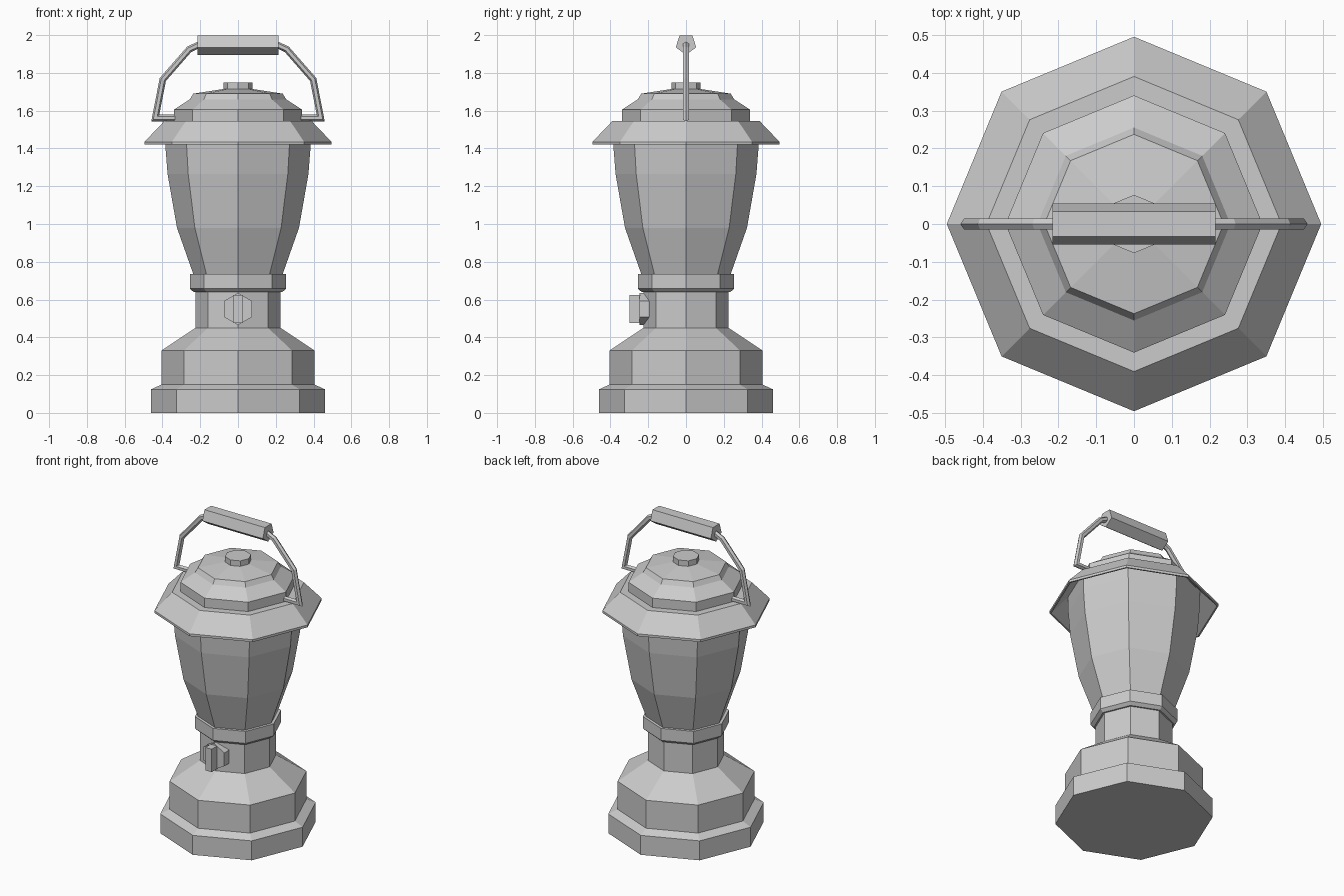
import bpy
import bmesh
from math import sin, cos, tau, radians
from mathutils import Matrix

cube = bpy.data.objects.get("Cube")
if cube:
    bpy.data.objects.remove(cube)

grey = bpy.data.materials.new("plain_grey")
grey.use_nodes = True
grey.diffuse_color = (0.6, 0.6, 0.6, 1)
grey.node_tree.nodes["Principled BSDF"].inputs["Base Color"].default_value = grey.diffuse_color


def finish(name, bm):
    """Turn a bmesh into a flat-shaded object."""
    bmesh.ops.recalc_face_normals(bm, faces=bm.faces)
    mesh = bpy.data.meshes.new(name)
    bm.to_mesh(mesh)
    bm.free()
    mesh.materials.append(grey)
    obj = bpy.data.objects.new(name, mesh)
    bpy.context.collection.objects.link(obj)
    return obj


def lathe(name, profile, sides=8, ring=False):
    """Revolve (radius, z) points; cap both ends, or close the profile into a ring."""
    bm = bmesh.new()
    loops = [[bm.verts.new((r * cos(tau * i / sides), r * sin(tau * i / sides), z))
              for i in range(sides)] for r, z in profile]
    pairs = list(zip(loops, loops[1:]))
    if ring:
        pairs.append((loops[-1], loops[0]))
    else:
        bm.faces.new(loops[0])
        bm.faces.new(loops[-1])
    for a, b in pairs:
        for i in range(sides):
            j = (i + 1) % sides
            bm.faces.new((a[i], a[j], b[j], b[i]))
    return finish(name, bm)


def prism(name, radius, sides, length, matrix):
    """Regular prism along local z, placed by a matrix."""
    bm = bmesh.new()
    bmesh.ops.create_cone(bm, cap_ends=True, segments=sides, radius1=radius,
                          radius2=radius, depth=length, matrix=matrix)
    return finish(name, bm)


# Stepped base and neck
lathe("base", [(0.46, 0), (0.46, 0.125), (0.405, 0.15), (0.405, 0.33),
               (0.225, 0.45), (0.225, 0.65)])
lathe("collar", [(0.235, 0.64), (0.255, 0.658), (0.255, 0.735)])

# Flared lamp glass, running up inside the hollow brim
lathe("glass", [(0.235, 0.73), (0.323, 0.98), (0.373, 1.265), (0.385, 1.42), (0.385, 1.525)])

# Hollow brim and stepped lid
lathe("brim", [(0.485, 1.42), (0.495, 1.42), (0.495, 1.435), (0.39, 1.545),
               (0.32, 1.545), (0.32, 1.53), (0.38, 1.53)], ring=True)
lathe("lid", [(0.34, 1.535), (0.34, 1.605), (0.255, 1.66), (0.237, 1.69), (0.075, 1.715)])
lathe("lid_button", [(0.077, 1.70), (0.077, 1.75)])

# Front knob with its grip bar
prism("knob", 0.085, 6, 0.1,
      Matrix.Translation((0, -0.195, 0.55)) @ Matrix.Rotation(radians(90), 4, "X")
      @ Matrix.Rotation(radians(90), 4, "Z") @ Matrix.Rotation(radians(30), 4, "Z"))
bm = bmesh.new()
bmesh.ops.create_cube(bm, size=1, matrix=Matrix.Translation((0, -0.27, 0.55))
                      @ Matrix.Diagonal((0.045, 0.06, 0.147, 1)))
finish("knob_bar", bm)

# Five-sided carrying grip
bm = bmesh.new()
ends = [[bm.verts.new((x, 0.057 * sin(tau * i / 5), 1.953 - 0.057 * cos(tau * i / 5)))
         for i in range(5)] for x in (-0.215, 0.215)]
for end in ends:
    bm.faces.new(end)
for i in range(5):
    j = (i + 1) % 5
    bm.faces.new((ends[0][i], ends[0][j], ends[1][j], ends[1][i]))
finish("handle_grip", bm)

# Bent wire arms, six-sided, mitred at each bend
ARM = [(0.32, 1.561), (0.438, 1.561), (0.398, 1.765), (0.258, 1.925), (0.2, 1.952)]
WIRE = 0.0175


def arm(name, side):
    bm = bmesh.new()
    loops = []
    for k, (x, z) in enumerate(ARM):
        dirs = []
        for a, b in ((k - 1, k), (k, k + 1)):
            if a >= 0 and b < len(ARM):
                dx, dz = ARM[b][0] - ARM[a][0], ARM[b][1] - ARM[a][1]
                size = (dx * dx + dz * dz) ** 0.5
                dirs.append((dx / size, dz / size))
        tx, tz = (sum(d[n] for d in dirs) / len(dirs) for n in (0, 1))
        stretch = WIRE / (tx * tx + tz * tz)
        loop = []
        for i in range(6):
            c, s = cos(tau * i / 6), sin(tau * i / 6)
            loop.append(bm.verts.new((side * (x - tz * c * stretch), s * WIRE,
                                      z + tx * c * stretch)))
        loops.append(loop)
    bm.faces.new(loops[0])
    bm.faces.new(loops[-1])
    for a, b in zip(loops, loops[1:]):
        for i in range(6):
            j = (i + 1) % 6
            bm.faces.new((a[i], a[j], b[j], b[i]))
    finish(name, bm)


arm("handle_arm_left", 1)
arm("handle_arm_right", -1)
